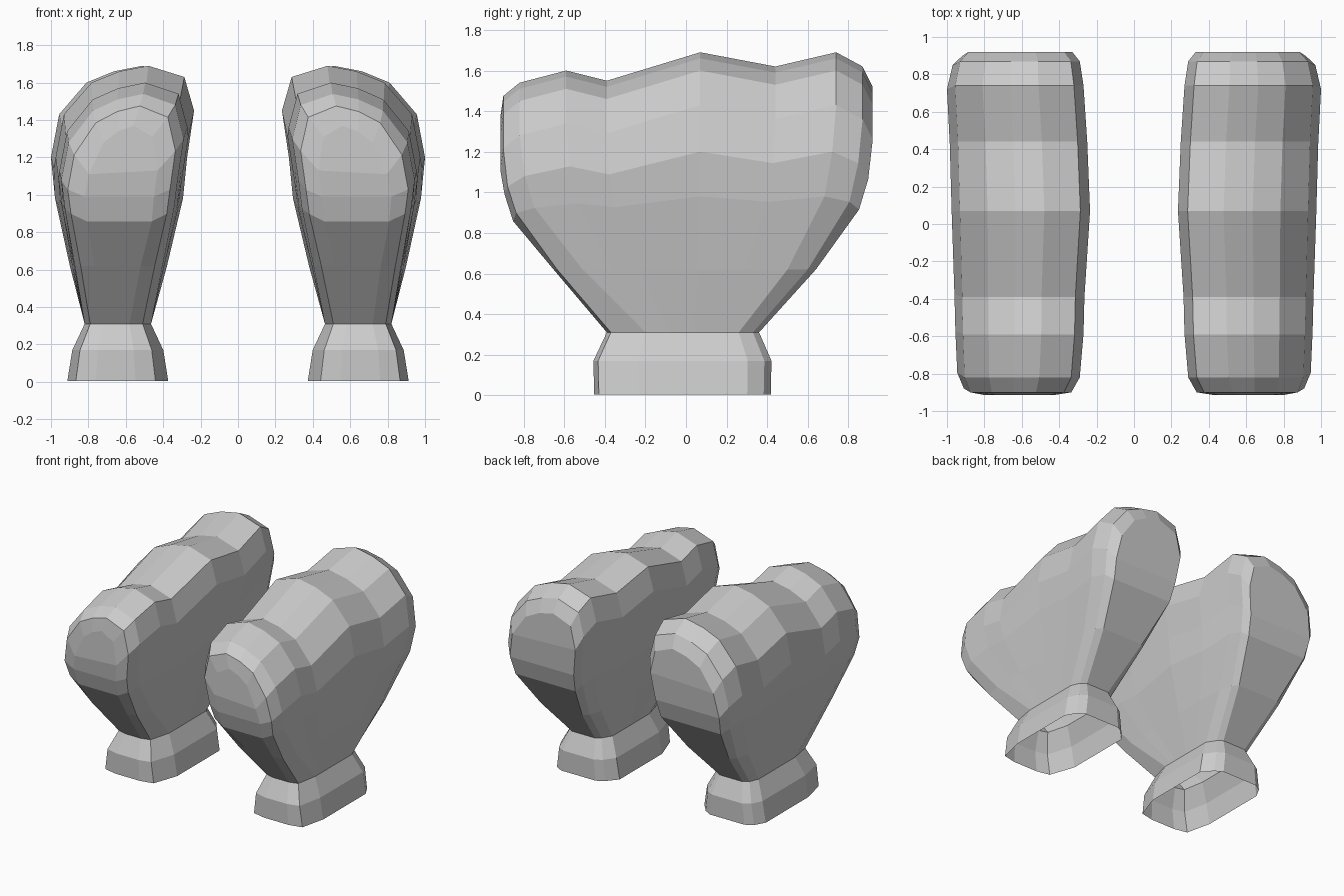
import bpy, bmesh

if "Cube" in bpy.data.objects:
    bpy.data.objects.remove(bpy.data.objects["Cube"])

# Arch stations from front to back:
# top y, top z, inner x, outer x, then the wrist: y, inner x, outer x
STATIONS = [
    (-.915, 1.37, .43, .82, -.39, .58, .72),
    (-.90, 1.475, .335, .91, -.37, .51, .79),
    (-.82, 1.54, .29, .945, -.20, .465, .82),
    (-.59, 1.60, .27, .955, -.14, .465, .82),
    (-.39, 1.55, .265, .96, -.08, .465, .82),
    (.07, 1.69, .235, .975, .04, .465, .82),
    (.44, 1.62, .25, .985, .14, .465, .82),
    (.74, 1.69, .27, 1.0, .26, .465, .82),
    (.87, 1.62, .29, .97, .33, .51, .79),
    (.92, 1.52, .33, .92, .36, .55, .75),
]
# Knuckle arc: fraction across the width, drop below the top
ARC = [(0, .24), (.07, .06), (.33, 0), (.54, .03), (.74, .09), (.94, .26)]


def lerp(a, b, t):
    return a + (b - a) * t


def arch(yt, zt, xi, xo, yw, wi, wo):
    """One arch: up the inner side, over the top, down the outer side."""
    dz = 1.69 - zt
    w = xo - xi
    z3 = max(1.2 - .8 * dz, .99)
    z2 = .98 - .38 * dz
    i2, o2 = xi + .08 * w, xo - .03 * w
    levels = [(0, .31, wi, wo),
              (.5, .62, lerp(wi, i2, .5), lerp(wo, o2, .5)),
              (.88, z2, i2, o2),
              (.96, z3, xi + .05 * w, xo)]
    inner = [(i, lerp(yw, yt, t), z) for t, z, i, o in levels]
    outer = [(o, lerp(yw, yt, t), z) for t, z, i, o in levels]
    top = [(xi + u * w, yt, zt - d) for u, d in ARC]
    return inner + top + outer[::-1]


def make_mitten(name, side):
    bm = bmesh.new()
    rows = [[bm.verts.new((side * x, y, z)) for x, y, z in arch(*s)]
            for s in STATIONS]
    n = len(rows[0])
    # hand shell
    for a, b in zip(rows, rows[1:]):
        for i in range(n - 1):
            bm.faces.new((a[i], a[i + 1], b[i + 1], b[i]))
    # front and back end faces
    for r in (rows[0], rows[-1]):
        for i in range(n // 2 - 1):
            bm.faces.new((r[i], r[i + 1], r[n - 2 - i], r[n - 1 - i]))
    # flared open cuff
    ring = [r[0] for r in rows] + [r[-1] for r in reversed(rows)]
    base = [v.co.copy() for v in ring]
    cx = side * .642
    for sx, sy, z in ((1.37, 1.17, .17), (1.52, 1.16, .005)):
        new = [bm.verts.new((cx + (p.x - cx) * sx, p.y * sy, z)) for p in base]
        for i in range(len(ring)):
            j = (i + 1) % len(ring)
            bm.faces.new((ring[i], ring[j], new[j], new[i]))
        ring = new
    bmesh.ops.recalc_face_normals(bm, faces=bm.faces)
    mesh = bpy.data.meshes.new(name)
    bm.to_mesh(mesh)
    bm.free()
    bpy.context.collection.objects.link(bpy.data.objects.new(name, mesh))


make_mitten("right_mitten", 1)
make_mitten("left_mitten", -1)
